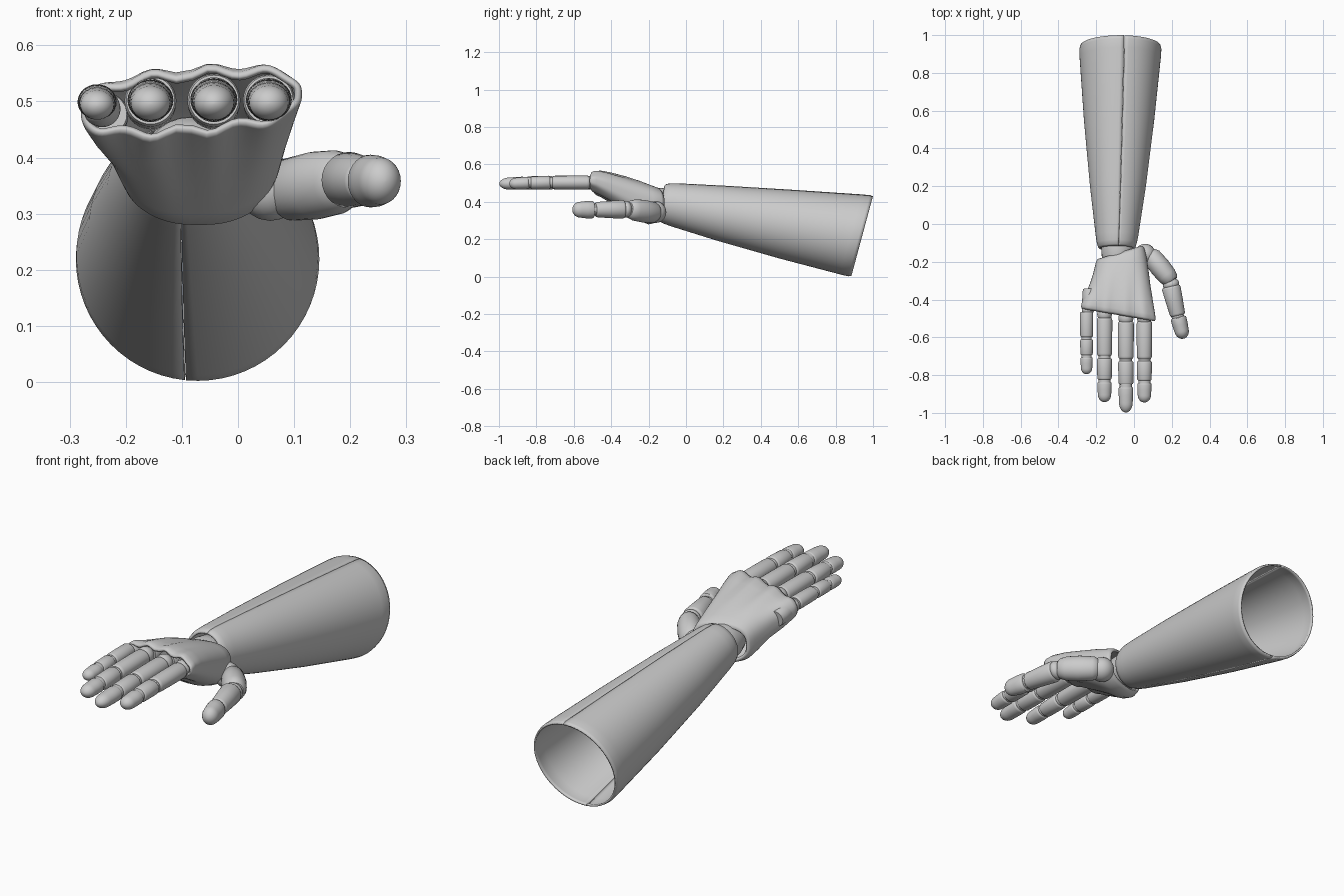
import bpy, bmesh
from math import pi, sin, cos, sqrt
from mathutils import Vector

if "Cube" in bpy.data.objects:
    bpy.data.objects.remove(bpy.data.objects["Cube"])


def finish(name, bm, angle=40, wall=0):
    mesh = bpy.data.meshes.new(name)
    bm.to_mesh(mesh)
    bm.free()
    ob = bpy.data.objects.new(name, mesh)
    bpy.context.collection.objects.link(ob)
    if wall:
        mod = ob.modifiers.new("wall", "SOLIDIFY")
        mod.thickness, mod.offset = wall, -1
    bpy.ops.object.select_all(action="DESELECT")
    bpy.context.view_layer.objects.active = ob
    ob.select_set(True)
    bpy.ops.object.shade_smooth_by_angle(angle=angle * pi / 180)
    return ob


def skin(rings, closed=True, caps=False):
    """Bridge a list of point rings into a surface."""
    bm = bmesh.new()
    vs = [[bm.verts.new(p) for p in r] for r in rings]
    n = len(vs[0])
    for a, b in zip(vs, vs[1:]):
        for j in range(n if closed else n - 1):
            k = (j + 1) % n
            bm.faces.new((a[j], a[k], b[k], b[j]))
    if caps:
        bm.faces.new(vs[0][::-1])
        bm.faces.new(vs[-1])
        bmesh.ops.recalc_face_normals(bm, faces=bm.faces)
    return bm


def limb(name, p0, p1, profile, flat=1.0, n=28):
    """Turned piece along p0-p1; profile = (fraction, radius) pairs."""
    p0, p1 = Vector(p0), Vector(p1)
    d = p1 - p0
    side = d.cross(Vector((0, 0, 1))).normalized()
    up = side.cross(d).normalized()
    rings = [[p0 + d * t + side * (r * cos(2 * pi * j / n)) + up * (r * flat * sin(2 * pi * j / n))
              for j in range(n)] for t, r in profile]
    return finish(name, skin(rings, caps=True))


def barrel(r0, r1):
    return [(0, r0 * .84), (.025, r0 * .95), (.07, r0), (.5, (r0 + r1) / 2 * 1.01),
            (.93, r1), (.975, r1 * .95), (1, r1 * .84)]


def dome(r0, r1):
    prof = [(0, r0 * .84), (.03, r0 * .96), (.08, r0), (.35, r0 * .98)]
    return prof + [(.62 + .38 * sin(a * pi / 16), r1 * max(cos(a * pi / 16), .04)) for a in range(9)]


def ball(r):
    return [((1 - cos(pi * k / 12)) / 2, max(r * sin(pi * k / 12), .001)) for k in range(13)]


# forearm: two half shells meeting along a seam
# y, cx, rx, cz, rz, slant of the ring plane
ARM = [(.942, -.072, .213, .217, .213, .27), (.925, -.072, .217, .219, .217, .27),
       (.88, -.073, .215, .226, .214, .26), (.55, -.079, .186, .279, .184, .23),
       (.2, -.085, .148, .338, .147, .2), (-.06, -.09, .113, .384, .115, .17),
       (-.1, -.091, .106, .391, .108, .16), (-.122, -.091, .099, .394, .101, .16),
       (-.13, -.091, .09, .395, .092, .16)]
for name, start in (("forearm_shell_left", pi / 2 - .1), ("forearm_shell_right", -pi / 2 - .1)):
    rings = []
    for y, cx, rx, cz, rz, s in ARM:
        ring = []
        for j in range(33):
            a = start + .006 + (pi - .012) * j / 32
            ring.append((cx + rx * cos(a), y + s * rz * sin(a), cz + rz * sin(a)))
        rings.append(ring)
    finish(name, skin(rings, closed=False), wall=.008)

# wrist joint between forearm and palm
limb("wrist_joint", (-.088, -.05, .385), (-.085, -.25, .39),
     [(0, .06), (.15, .08), (.4, .087), (.7, .083), (.9, .07), (1, .05)])

# palm shell with a scalloped knuckle edge
# y, cx, half width, z low, z high, slant, scallop, tilt
PALM = [(-.15, -.075, .118, .30, .465, .3, 0, 0), (-.165, -.073, .128, .288, .478, .28, 0, 0),
        (-.2, -.07, .137, .28, .492, .18, 0, 0), (-.25, -.07, .146, .3, .512, .08, 0, .02),
        (-.32, -.073, .16, .345, .533, -.03, .002, .04), (-.4, -.08, .182, .395, .552, -.1, .004, .07),
        (-.45, -.083, .195, .428, .559, -.15, .006, .08), (-.47, -.083, .197, .438, .556, -.17, .008, .08),
        (-.482, -.083, .193, .446, .549, -.17, .008, .08)]
rings = []
for y, cx, hw, lo, hi, slant, scallop, tilt in PALM:
    ring = []
    for j in range(96):
        a = 2 * pi * j / 96
        c, s = cos(a), sin(a)
        dx = hw * (abs(c) ** .72) * (1 if c > 0 else -1)
        lobe = scallop * cos(2 * pi * (cx + dx - .053) / .103)
        z = (lo + hi) / 2 + ((hi - lo) / 2 + lobe) * (abs(s) ** .72) * (1 if s > 0 else -1)
        if s < 0:
            dx *= 1 - .22 * min(1, max(0, (-.2 - lo + .6) / .12)) * s * s
        ring.append((cx + dx, y + slant * dx, z + tilt * dx))
    rings.append(ring)
finish("palm_shell", skin(rings), wall=.01)

# fingers: x, base y, two joints, tip, radius, z
FINGERS = {"index": (.055, -.515, -.72, -.835, -.945, .041, .503),
           "middle": (-.043, -.515, -.72, -.855, -.998, .042, .503),
           "ring": (-.156, -.495, -.705, -.83, -.943, .041, .502),
           "little": (-.251, -.465, -.605, -.7, -.795, .035, .499)}
for f, (x, y0, y1, y2, y3, r, z) in FINGERS.items():
    bx, bz = (x + .016, z - .022) if f == "little" else (x, z)
    limb(f + "_socket", (bx, y0 + .12, bz - .01), (bx, y0 + .035, bz),
         [(0, .035), (.3, r * 1.1), (.9, r * 1.13), (1, r * 1.05)])
    limb(f + "_knuckle", (bx, y0 + .06, bz), (x, y0 - .025, z), ball(r * .95))
    limb(f + "_lower", (x, y0, z), (x, y1 + .006, z), barrel(r, r * .97), .9)
    limb(f + "_middle", (x, y1 - .006, z), (x, y2 + .006, z - .002), barrel(r * .97, r * .93), .9)
    limb(f + "_tip", (x, y2 - .006, z - .002), (x, y3, z - .007), dome(r * .92, r * .86), .88)
    for tag, y in (("_hinge_a", y1), ("_hinge_b", y2)):
        limb(f + tag, (x, y + .025, z), (x, y - .025, z), [(0, r * .78), (1, r * .78)], .9)

# thumb: socket ball, base, middle and tip
limb("thumb_socket", (.015, -.125, .345), (.1, -.2, .345), ball(.058))
limb("thumb_base", (.075, -.15, .34), (.2, -.305, .36),
     [(0, .022), (.05, .04), (.15, .051), (.5, .055), (.8, .052), (.95, .044), (1, .034)], 1.1)
limb("thumb_hinge", (.188, -.29, .36), (.205, -.35, .36), ball(.044))
limb("thumb_middle", (.195, -.33, .36), (.232, -.484, .358), barrel(.05, .041), 1.0)
limb("thumb_pin", (.225, -.46, .359), (.237, -.51, .359), [(0, .033), (1, .033)])
limb("thumb_tip", (.234, -.494, .358), (.263, -.607, .358), dome(.042, .038), 1.12)
